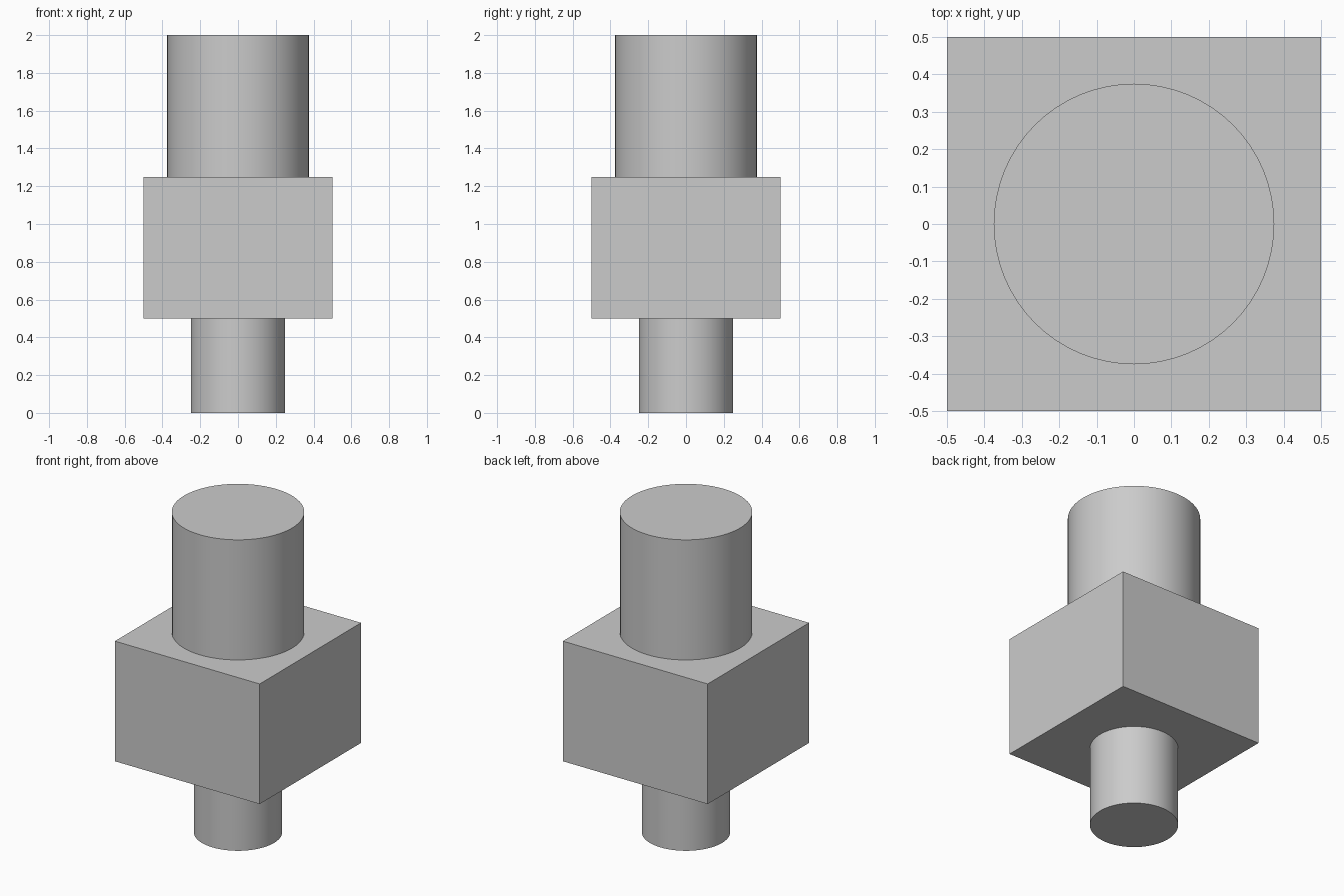
import bpy

# Remove the default object
cube = bpy.data.objects.get("Cube")
if cube:
    bpy.data.objects.remove(cube, do_unlink=True)

# Single plain grey material
GREY = (0.6, 0.6, 0.6, 1.0)
grey = bpy.data.materials.new("plain grey")
grey.use_nodes = True
grey.diffuse_color = GREY
grey.node_tree.nodes["Principled BSDF"].inputs["Base Color"].default_value = GREY


def add_cylinder(name, radius, bottom, top):
    """Upright round shaft between two heights."""
    bpy.ops.mesh.primitive_cylinder_add(
        vertices=64, radius=radius, depth=top - bottom,
        location=(0, 0, (bottom + top) / 2))
    shaft = bpy.context.object
    shaft.name = name
    shaft.data.materials.append(grey)
    bpy.ops.object.shade_smooth_by_angle()


def add_block(name, width, bottom, top):
    """Square block between two heights."""
    bpy.ops.mesh.primitive_cube_add(size=1, location=(0, 0, (bottom + top) / 2))
    block = bpy.context.object
    block.name = name
    block.scale = (width, width, top - bottom)
    bpy.ops.object.transform_apply(location=False, rotation=False, scale=True)
    block.data.materials.append(grey)


# Narrow shaft, square body and wide shaft, stacked
add_cylinder("lower_shaft", 0.25, 0.0, 0.5)
add_block("square_body", 1.0, 0.5, 1.25)
add_cylinder("upper_shaft", 0.375, 1.25, 2.0)
